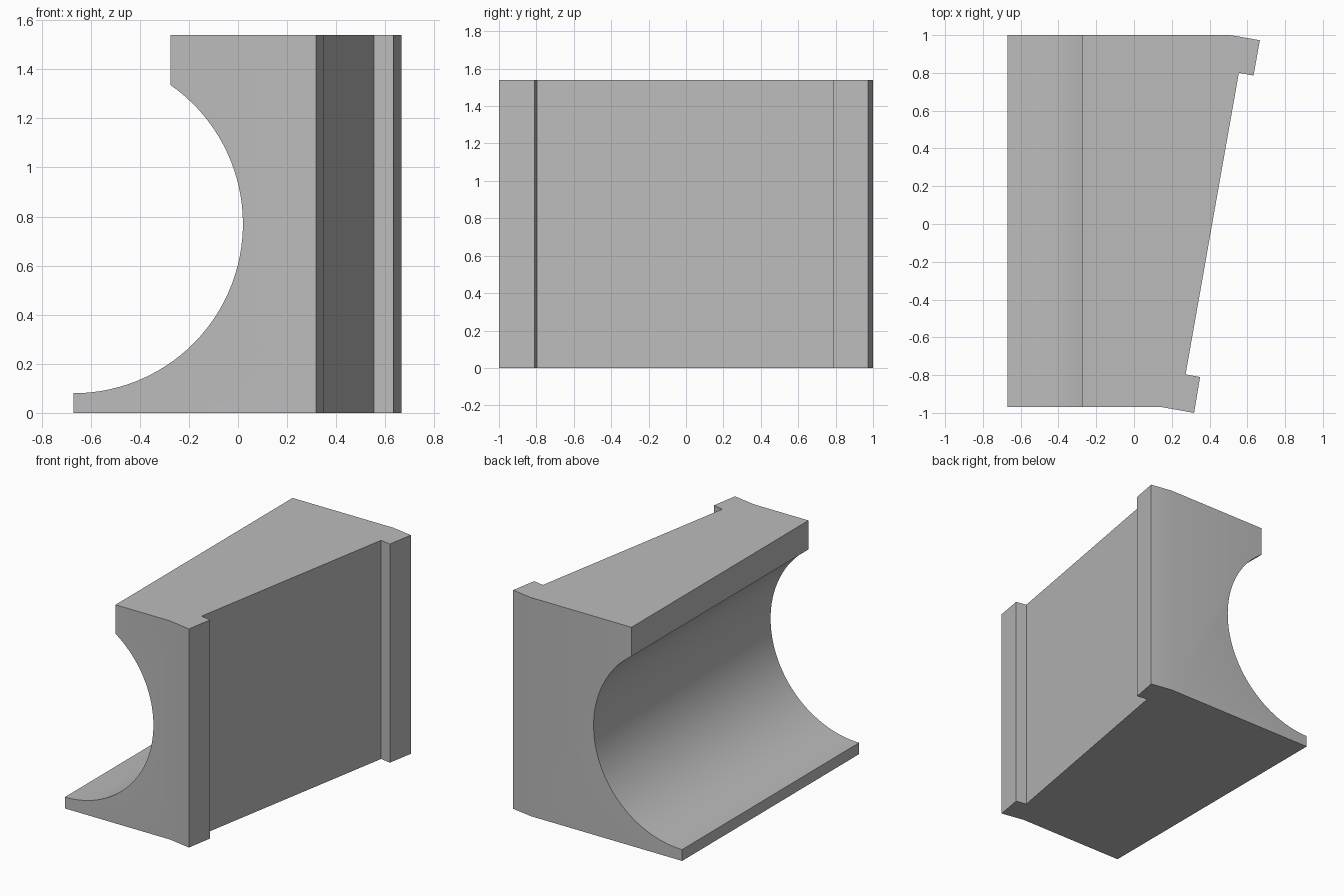
import bpy, bmesh, math
from mathutils import Vector

if "Cube" in bpy.data.objects:
    bpy.data.objects.remove(bpy.data.objects["Cube"], do_unlink=True)

grey = bpy.data.materials.new("plain grey")
grey.use_nodes = True
grey.diffuse_color = (0.5, 0.5, 0.5, 1)
grey.node_tree.nodes["Principled BSDF"].inputs["Base Color"].default_value = (0.5, 0.5, 0.5, 1)


def prism(name, points, offset):
    """Extrude a closed outline into a solid."""
    bm = bmesh.new()
    face = bm.faces.new([bm.verts.new(p) for p in points])
    ext = bmesh.ops.extrude_face_region(bm, geom=[face])
    moved = [v for v in ext["geom"] if isinstance(v, bmesh.types.BMVert)]
    bmesh.ops.translate(bm, verts=moved, vec=Vector(offset))
    bmesh.ops.recalc_face_normals(bm, faces=bm.faces)
    mesh = bpy.data.meshes.new(name)
    bm.to_mesh(mesh)
    bm.free()
    mesh.materials.append(grey)
    obj = bpy.data.objects.new(name, mesh)
    bpy.context.collection.objects.link(obj)
    return obj


# Plan outline: slanted side with a lip at each end
height = 1.54
plan = [(-0.9, -0.97), (0.15, -0.97), (0.318, -1.0), (0.35, -0.81),
        (0.273, -0.796), (0.555, 0.8), (0.633, 0.786), (0.666, 0.973),
        (0.51, 1.0), (-0.9, 1.0)]
block = prism("cradle_block", [(x, y, -0.1) for x, y in plan], (0, 0, height + 0.2))

# Side profile: round hollow under a short upper overhang
left, lip_x, radius, centre_z = -0.67, -0.275, 0.69, 0.77
end = math.acos((lip_x - left) / radius)
steps = 48
arc = []
for i in range(steps + 1):
    a = -math.pi / 2 + (end + math.pi / 2) * i / steps
    arc.append((left + radius * math.cos(a), centre_z + radius * math.sin(a)))
profile = [(left, 0)] + arc + [(lip_x, height), (0.9, height), (0.9, 0)]
cutter = prism("profile_cutter", [(x, -1.2, z) for x, z in profile], (0, 2.4, 0))
cutter.hide_render = True

# Keep only what lies inside both the plan and the profile
cut = block.modifiers.new("profile", "BOOLEAN")
cut.operation = "INTERSECT"
cut.solver = "EXACT"
cut.object = cutter
bpy.ops.object.select_all(action="DESELECT")
block.select_set(True)
bpy.context.view_layer.objects.active = block
bpy.ops.object.modifier_apply(modifier=cut.name)
bpy.data.objects.remove(cutter, do_unlink=True)
bpy.ops.object.shade_smooth_by_angle(angle=math.radians(30))
